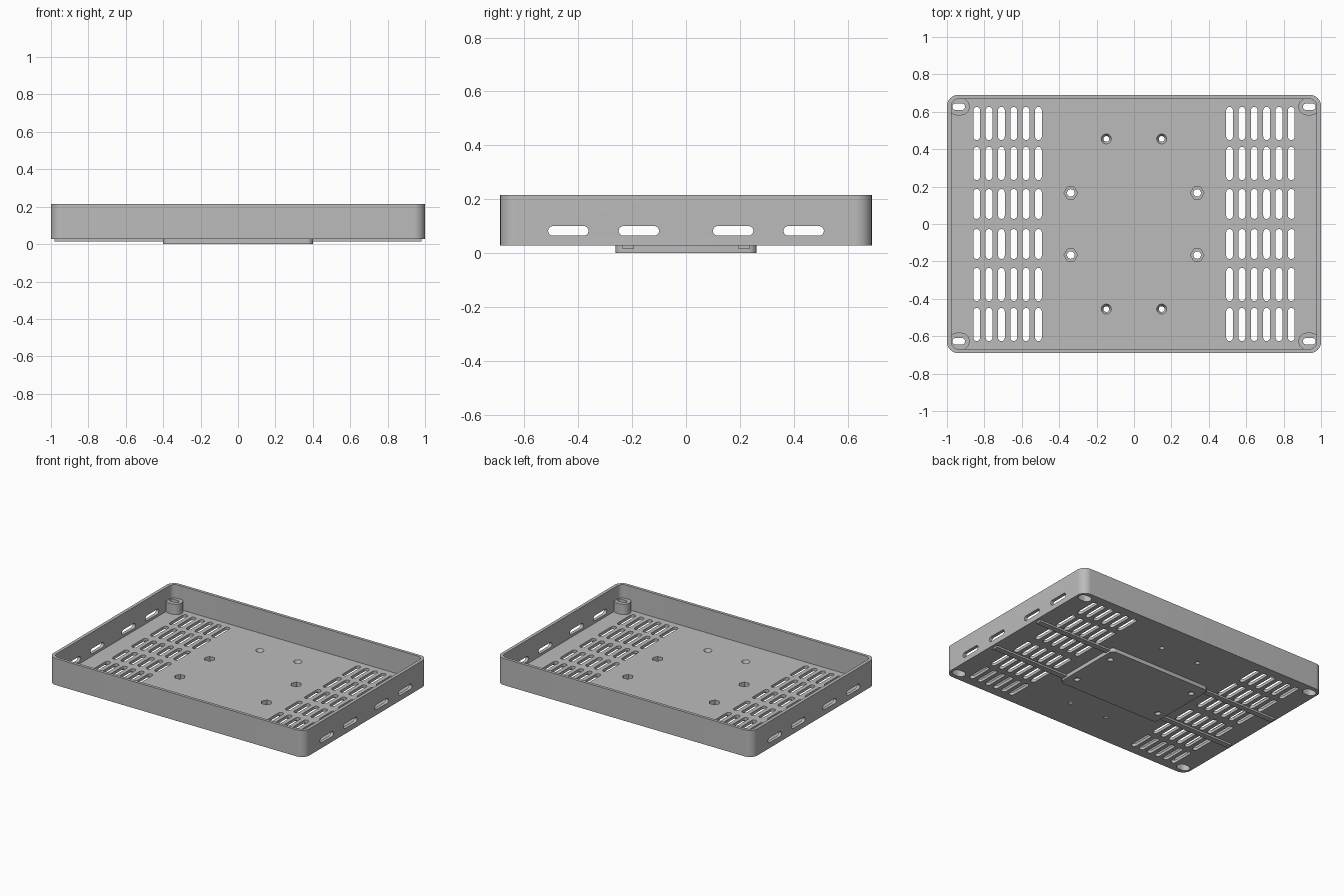
import bpy, bmesh
from math import sin, cos, pi, radians

if "Cube" in bpy.data.objects:
    bpy.data.objects.remove(bpy.data.objects["Cube"])

grey = bpy.data.materials.new("plain_grey")
grey.use_nodes = True
grey.diffuse_color = (0.5, 0.5, 0.5, 1)
grey.node_tree.nodes["Principled BSDF"].inputs["Base Color"].default_value = (0.5, 0.5, 0.5, 1)


def outline(cx, cy, hx, hy, r, sides=24):
    """Rounded rectangle; becomes a slot or a circle when r fills it."""
    pts = []
    quarter = sides // 4
    for q, (sx, sy) in enumerate([(1, 1), (-1, 1), (-1, -1), (1, -1)]):
        for i in range(quarter + 1):
            a = pi / 2 * (q + i / quarter)
            p = (cx + sx * (hx - r) + r * cos(a), cy + sy * (hy - r) + r * sin(a))
            if not pts or abs(p[0] - pts[-1][0]) + abs(p[1] - pts[-1][1]) > 1e-5:
                pts.append(p)
    if abs(pts[0][0] - pts[-1][0]) + abs(pts[0][1] - pts[-1][1]) < 1e-5:
        pts.pop()
    return pts


def circle(cx, cy, r, sides=24):
    return [(cx + r * cos(2 * pi * i / sides), cy + r * sin(2 * pi * i / sides)) for i in range(sides)]


def prism(bm, low, high, z0, z1, place=lambda x, y, z: (x, y, z)):
    """Solid between two outlines with the same number of points."""
    a = [bm.verts.new(place(x, y, z0)) for x, y in low]
    b = [bm.verts.new(place(x, y, z1)) for x, y in high]
    bm.faces.new(a[::-1])
    bm.faces.new(b)
    for i in range(len(a)):
        j = (i + 1) % len(a)
        bm.faces.new((a[i], a[j], b[j], b[i]))


def make(name, solids):
    bm = bmesh.new()
    for s in solids:
        prism(bm, *s)
    bmesh.ops.recalc_face_normals(bm, faces=bm.faces)
    mesh = bpy.data.meshes.new(name)
    bm.to_mesh(mesh)
    bm.free()
    obj = bpy.data.objects.new(name, mesh)
    obj.data.materials.append(grey)
    bpy.context.collection.objects.link(obj)
    return obj


def straight(pts, z0, z1, *place):
    return (pts, pts, z0, z1, *place)


def cut(targets, solids):
    """Remove the solids from every target."""
    cutter = make("cutter", solids)
    cutter.hide_render = True
    for obj in targets:
        mod = obj.modifiers.new("cut", "BOOLEAN")
        mod.operation, mod.solver, mod.object = "DIFFERENCE", "EXACT", cutter
        bpy.context.view_layer.objects.active = obj
        bpy.ops.object.modifier_apply(modifier=mod.name)
    bpy.data.objects.remove(cutter)


BASE, FLOOR, RIM = 0.027, 0.047, 0.215
SIGNS = [(sx, sy) for sx in (-1, 1) for sy in (-1, 1)]

# Open tray
case = make("case", [straight(outline(0, 0, 1, 0.69, 0.06, 48), BASE, RIM)])
cut([case], [straight(outline(0, 0, 0.977, 0.669, 0.04, 48), FLOOR, 0.3)])

# Corner screw bosses
bosses = make("corner_bosses", [
    straight(outline(sx * 0.935, sy * 0.627, 0.056, 0.046, 0.046), 0.035, 0.12) for sx, sy in SIGNS])

# Raised plate and ribs on the underside
plate = make("mounting_plate", [straight(outline(0, 0, 0.4, 0.262, 0.03), 0, 0.035)])
ribs = make("underside_ribs", [
    straight([(sx * 0.685 + dx * 0.295, sy * 0.215 + dy * 0.02)
              for dx, dy in ((-1, -1), (1, -1), (1, 1), (-1, 1))], 0.014, 0.032)
    for sx, sy in SIGNS])

# Floor vents
vents = []
for low, high in ((0.027, 0.187), (0.235, 0.412), (0.449, 0.626)):
    for col in range(6):
        for sx, sy in SIGNS:
            vents.append(straight(outline(sx * (0.511 + 0.066 * col), sy * (low + high) / 2,
                                          0.018, (high - low) / 2, 0.018, 16), 0, 0.1))
cut([case], vents)

# Side wall vents
sideways = lambda x, y, z: (z, x, y)
cut([case], [straight(outline(sy * y, 0.082, 0.075, 0.018, 0.018, 16), sx * 0.9, sx * 1.1, sideways)
             for sx, sy in SIGNS for y in (0.175, 0.437)])

# Boss slots with wide recesses below
cut([case, bosses], [straight(outline(sx * 0.937, sy * 0.627, 0.034, 0.017, 0.017), -0.1, 0.3)
                     for sx, sy in SIGNS])
cut([case, bosses], [straight(outline(sx * 0.937, sy * 0.627, 0.047, 0.032, 0.032), -0.1, 0.1)
                     for sx, sy in SIGNS])

# Hexagonal nut pockets with bolt holes
cut([case, plate], [straight(circle(sx * 0.338, sy * 0.166, 0.02), -0.1, 0.1) for sx, sy in SIGNS])
cut([case, plate], [straight(circle(sx * 0.338, sy * 0.166, 0.036, 6), 0.018, 0.1) for sx, sy in SIGNS])

# Countersunk screw holes
cut([case], [(circle(sx * 0.148, sy * 0.455, 0.014), circle(sx * 0.148, sy * 0.455, 0.028),
              BASE - 0.002, FLOOR + 0.002) for sx, sy in SIGNS])

# Smooth curves, sharp edges
for obj in (case, bosses, plate, ribs):
    bpy.ops.object.select_all(action="DESELECT")
    obj.select_set(True)
    bpy.context.view_layer.objects.active = obj
    bpy.ops.object.shade_smooth_by_angle(angle=radians(30))
